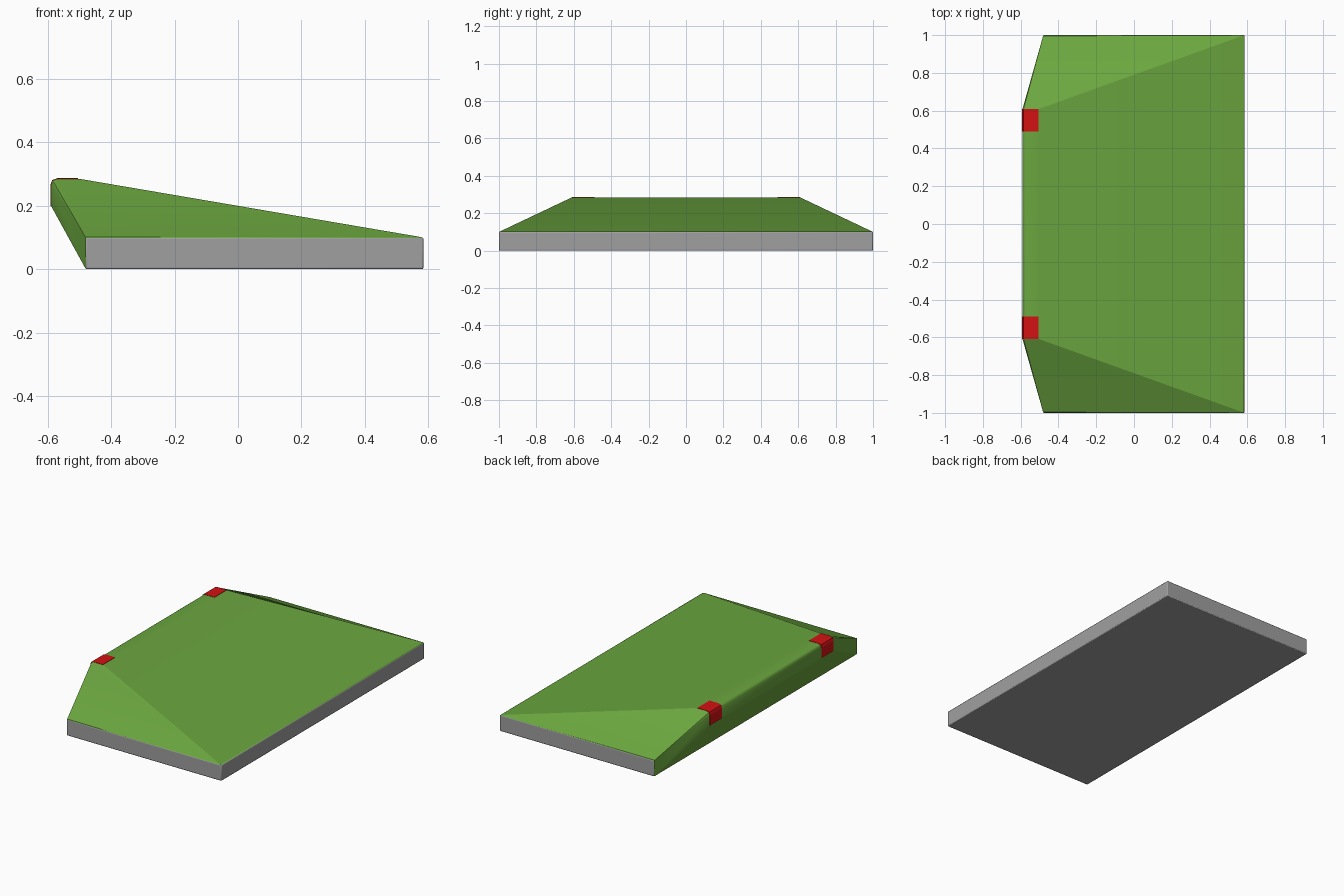
import bpy, bmesh
from math import radians

cube = bpy.data.objects.get("Cube")
if cube:
    bpy.data.objects.remove(cube, do_unlink=True)


def material(name, rgb):
    mat = bpy.data.materials.new(name)
    mat.use_nodes = True
    mat.diffuse_color = (*rgb, 1)
    mat.node_tree.nodes["Principled BSDF"].inputs["Base Color"].default_value = (*rgb, 1)
    return mat


green = material("green", (0.145, 0.38, 0.049))
grey = material("grey", (0.35, 0.35, 0.35))
red = material("red", (0.65, 0.006, 0.006))


def make_object(name, bm, mats):
    bmesh.ops.recalc_face_normals(bm, faces=bm.faces)
    mesh = bpy.data.meshes.new(name)
    bm.to_mesh(mesh)
    bm.free()
    for mat in mats:
        mesh.materials.append(mat)
    obj = bpy.data.objects.new(name, mesh)
    bpy.context.collection.objects.link(obj)
    return obj


# Main dimensions and the rounded profile of the raised edge
LEFT, RIGHT, HALF, RIM = -0.48, 0.585, 1.0, 0.1
RIDGE_HALF = 0.61
ridge = [(-0.59, 0.2), (-0.59, 0.265), (-0.584, 0.279), (-0.57, 0.285), (-0.5, 0.285)]

# Wedge body: slab corners and raised edge joined by a hull
bm = bmesh.new()
for side in (-1, 1):
    for x in (LEFT, RIGHT):
        for z in (0, RIM):
            bm.verts.new((x, side * HALF, z))
    for x, z in ridge:
        bm.verts.new((x, side * RIDGE_HALF, z))
bmesh.ops.convex_hull(bm, input=bm.verts)
bmesh.ops.dissolve_limit(bm, angle_limit=radians(1), verts=bm.verts, edges=bm.edges)
# Grey underside and rim, green everywhere else
for face in bm.faces:
    face.material_index = int(max(v.co.z for v in face.verts) < RIM + 0.001)
body = make_object("wedge_body", bm, [green, grey])

bevel = body.modifiers.new("soft_edges", "BEVEL")
bevel.width = 0.005
bevel.segments = 2
bevel.limit_method = "ANGLE"
bevel.angle_limit = radians(40)

bpy.context.view_layer.objects.active = body
body.select_set(True)
bpy.ops.object.shade_smooth_by_angle(angle=radians(25))
body.select_set(False)

# Thin red straps wrapped over the raised edge
T = 0.002
outer = [(-0.59 - T, 0.2), (-0.59 - T, 0.265), (-0.584 - T, 0.279 + T),
         (-0.57, 0.285 + T), (-0.505, 0.285 + T)]
inner = ridge[:-1] + [(-0.505, 0.285)]
for name, side in (("front_strap", -1), ("back_strap", 1)):
    bm = bmesh.new()
    rings = []
    for y in (0.49, RIDGE_HALF):
        rings.append([[bm.verts.new((x, side * y, z)) for x, z in path]
                      for path in (outer, inner)])
    (o1, i1), (o2, i2) = rings
    for k in range(len(outer) - 1):
        for a, b in ((o1, o2), (i1, i2), (o1, i1), (o2, i2)):
            bm.faces.new((a[k], a[k + 1], b[k + 1], b[k]))
    for k in (0, -1):
        bm.faces.new((o1[k], o2[k], i2[k], i1[k]))
    make_object(name, bm, [red])
